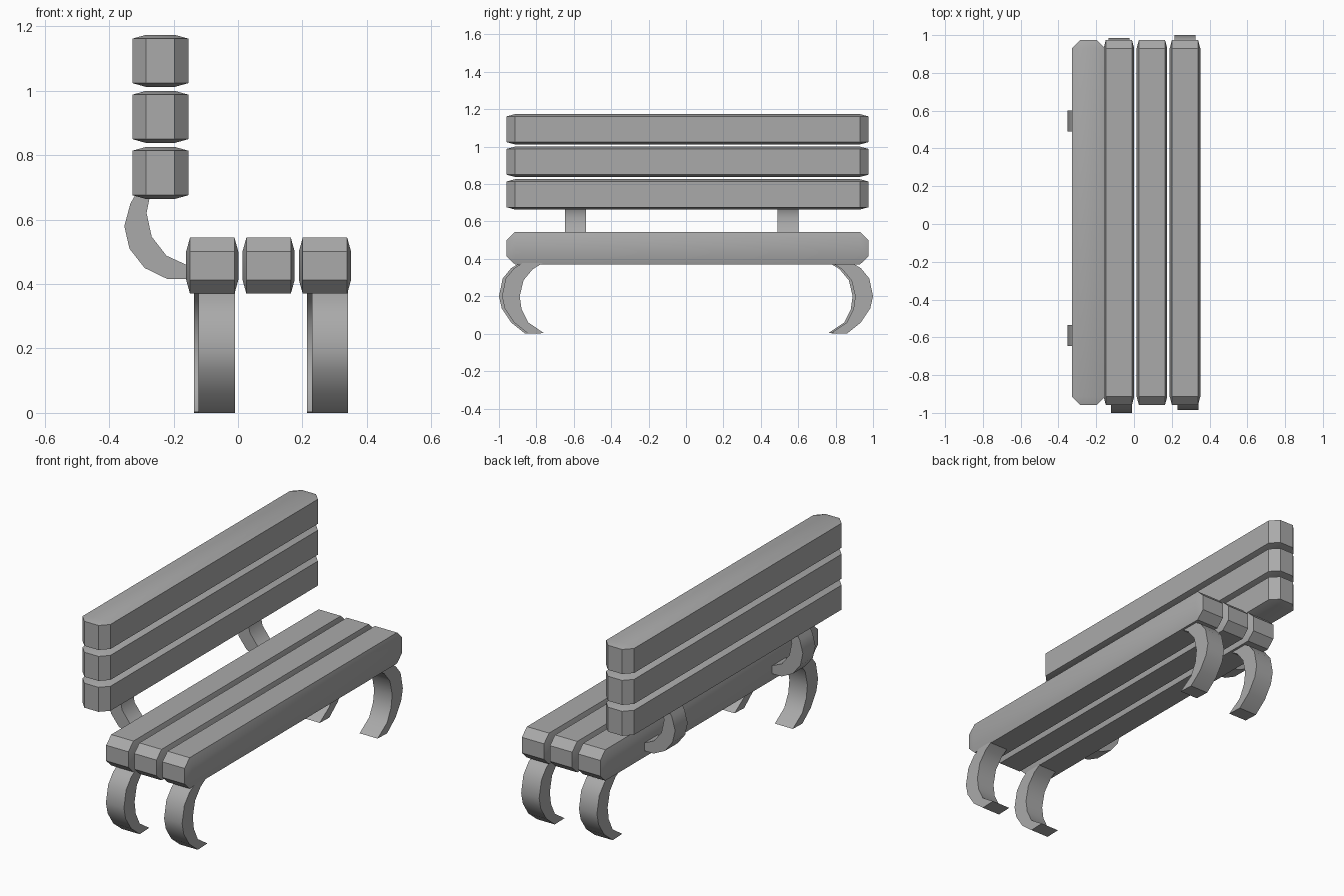
import bpy
import bmesh
from itertools import product
from mathutils import Vector

cube = bpy.data.objects.get("Cube")
if cube:
    bpy.data.objects.remove(cube)

grey = bpy.data.materials.new("bench_grey")
grey.use_nodes = True
grey.diffuse_color = (0.4, 0.4, 0.4, 1)
grey.node_tree.nodes["Principled BSDF"].inputs["Base Color"].default_value = (0.4, 0.4, 0.4, 1)


def finish(name, bm):
    bmesh.ops.recalc_face_normals(bm, faces=bm.faces)
    mesh = bpy.data.meshes.new(name)
    bm.to_mesh(mesh)
    bm.free()
    mesh.materials.append(grey)
    obj = bpy.data.objects.new(name, mesh)
    bpy.context.collection.objects.link(obj)
    bpy.ops.object.select_all(action='DESELECT')
    obj.select_set(True)
    bpy.context.view_layer.objects.active = obj
    bpy.ops.object.shade_smooth_by_angle(angle=0.52)


def plank(name, center, half, cut):
    """Box with every edge chamfered, with its own cut depth on each axis."""
    bm = bmesh.new()
    for signs in product((-1, 1), repeat=3):
        for outer in range(3):
            bm.verts.new([center[i] + signs[i] * (half[i] - (0 if i == outer else cut[i]))
                          for i in range(3)])
    bmesh.ops.convex_hull(bm, input=bm.verts[:])
    bmesh.ops.dissolve_limit(bm, angle_limit=0.01, verts=bm.verts[:], edges=bm.edges[:])
    finish(name, bm)


def strip(name, outer, inner, place, width):
    """Curved flat bar: paired outer and inner points swept sideways."""
    bm = bmesh.new()
    rings = []
    for o, i in zip(outer, inner):
        rings.append([bm.verts.new(place(p, s)) for p, s in
                      ((o, -width / 2), (o, width / 2), (i, width / 2), (i, -width / 2))])
    for a, b in zip(rings, rings[1:]):
        for k in range(4):
            n = (k + 1) % 4
            bm.faces.new((a[k], a[n], b[n], b[k]))
    bm.faces.new(rings[0])
    bm.faces.new(rings[-1])
    finish(name, bm)


# Seat and backrest planks
for n in range(3):
    plank(f"seat_plank_{n + 1}", (-0.08 + 0.175 * n, 0.008, 0.457),
          (0.081, 0.967, 0.087), (0.012, 0.045, 0.043))
    plank(f"back_plank_{n + 1}", (-0.241, 0.008, 0.745 + 0.174 * n),
          (0.087, 0.967, 0.081), (0.043, 0.045, 0.012))

# Crescent legs, bowed outwards past each end of the seat
leg_outer = [(0.86, 0), (0.935, 0.06), (0.985, 0.135), (1.0, 0.2),
             (0.98, 0.295), (0.935, 0.35), (0.87, 0.39)]
leg_inner = [(0.775, 0.003), (0.86, 0.06), (0.895, 0.13), (0.905, 0.2),
             (0.885, 0.285), (0.835, 0.345), (0.77, 0.385)]
legs = {"front_right_leg": (-0.066, -1, 0), "front_left_leg": (0.285, -1, 0.016),
        "back_right_leg": (-0.08, 1, -0.014), "back_left_leg": (0.27, 1, 0)}
for name, (x, side, shift) in legs.items():
    strip(name, leg_outer, leg_inner,
          lambda p, s: Vector((x + s, side * p[0] + shift, p[1])), 0.112)

# Curved brackets joining the seat to the backrest
arm_outer = [(-0.15, 0.416), (-0.22, 0.416), (-0.29, 0.45), (-0.337, 0.51),
             (-0.353, 0.58), (-0.334, 0.65), (-0.3, 0.71)]
arm_inner = [(-0.15, 0.455), (-0.165, 0.462), (-0.222, 0.488), (-0.268, 0.547),
             (-0.284, 0.621), (-0.275, 0.665), (-0.25, 0.7)]
for name, y in (("front_bracket", -0.591), ("back_bracket", 0.545)):
    strip(name, arm_outer, arm_inner,
          lambda p, s: Vector((p[0], y + s, p[1])), 0.112)
